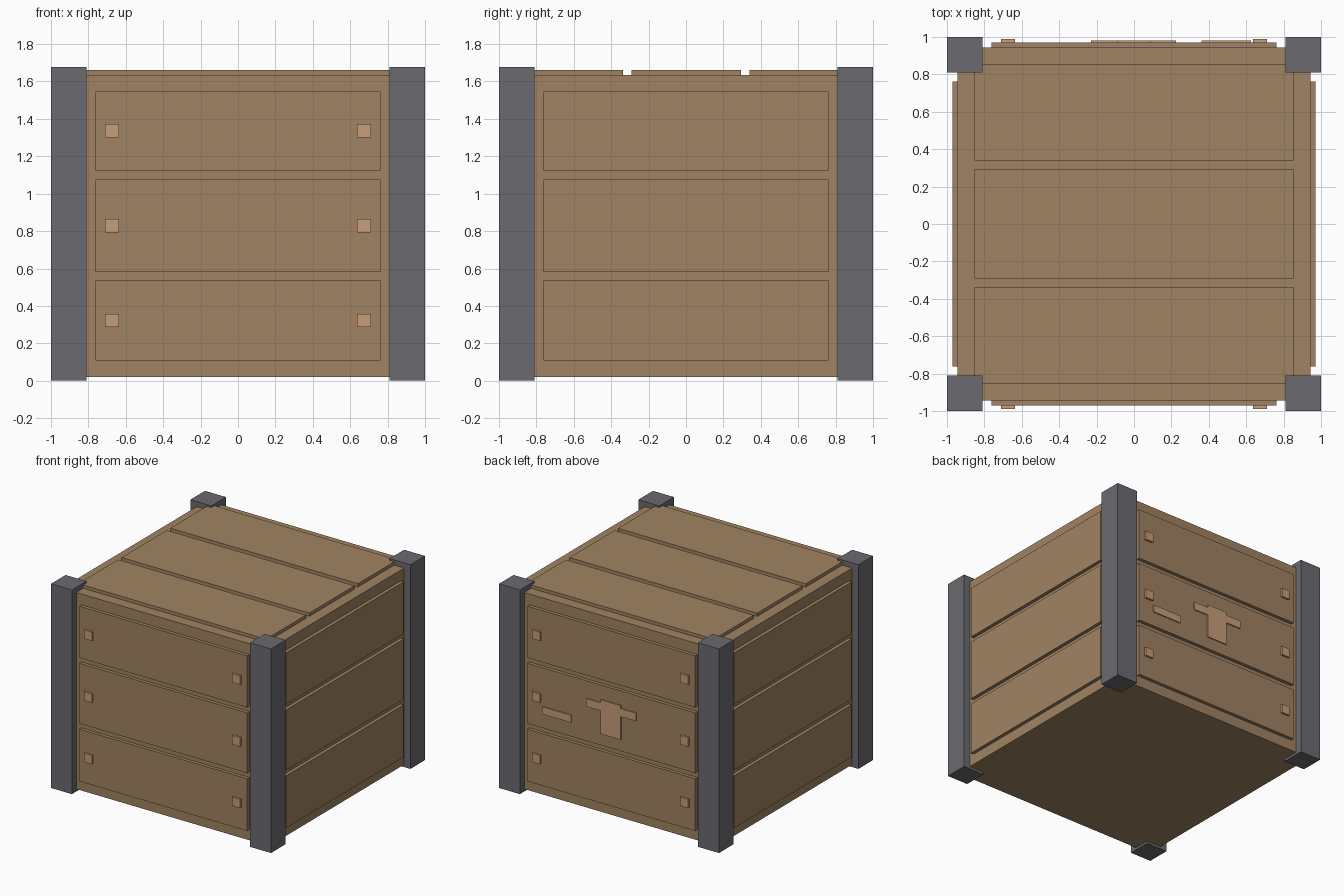
import bpy, bmesh

if "Cube" in bpy.data.objects:
    bpy.data.objects.remove(bpy.data.objects["Cube"])


def material(name, rgb):
    m = bpy.data.materials.new(name)
    m.diffuse_color = (*rgb, 1.0)
    m.use_nodes = True
    m.node_tree.nodes["Principled BSDF"].inputs["Base Color"].default_value = m.diffuse_color
    return m


WOOD = material("brown wood", (0.352, 0.227, 0.122))
IRON = material("dark grey metal", (0.147, 0.144, 0.159))
PALE = material("pale tan", (0.571, 0.342, 0.190))


def finish(name, bm, mat):
    mesh = bpy.data.meshes.new(name)
    bmesh.ops.recalc_face_normals(bm, faces=bm.faces[:])
    bm.to_mesh(mesh)
    bm.free()
    mesh.materials.append(mat)
    ob = bpy.data.objects.new(name, mesh)
    bpy.context.collection.objects.link(ob)
    return ob


def box(name, x, y, z, mat):
    """Box from (min, max) ranges."""
    bm = bmesh.new()
    bmesh.ops.create_cube(bm, size=1.0)
    for v in bm.verts:
        v.co = [r[0] if c < 0 else r[1] for c, r in zip(v.co, (x, y, z))]
    return finish(name, bm, mat)


def span(a, b, sign):
    return tuple(sorted((a * sign, b * sign)))


BODY, PANEL, NAIL = 0.943, 0.971, 0.988
SINK = 0.01

# Crate body
box("crate_body", (-BODY, BODY), (-BODY, BODY), (0.02, 1.635), WOOD)

# Corner posts
for sx in (-1, 1):
    for sy in (-1, 1):
        box("corner_post", span(0.81, 1.0, sx), span(0.81, 1.0, sy), (0.0, 1.677), IRON)

# Raised planks on the four walls
for z in ((0.107, 0.536), (0.582, 1.077), (1.122, 1.546)):
    for s in (-1, 1):
        depth = span(BODY - SINK, PANEL, s)
        box("wall_plank", (-0.763, 0.763), depth, z, WOOD)
        box("side_plank", depth, (-0.763, 0.763), z, WOOD)

# Lid planks
for y in ((-0.853, -0.337), (-0.292, 0.294), (0.34, 0.853)):
    box("lid_plank", (-0.853, 0.853), y, (1.625, 1.662), WOOD)

# Square nail heads on front and back
for z in (0.322, 0.828, 1.336):
    for sx in (-1, 1):
        for sy in (-1, 1):
            box("nail_head", span(0.637, 0.71, sx), span(PANEL - SINK, NAIL, sy),
                (z - 0.036, z + 0.036), PALE)

# Raised cross-shaped plate on the back
outline = [(-0.23, 0.87), (-0.092, 0.87), (-0.092, 0.68), (0.092, 0.68),
           (0.092, 0.87), (0.225, 0.87), (0.225, 0.935), (0.092, 0.935),
           (0.092, 0.96), (-0.092, 0.96), (-0.092, 0.935), (-0.23, 0.935)]
bm = bmesh.new()
face = bm.faces.new([bm.verts.new((x, PANEL, z)) for x, z in outline])
ext = bmesh.ops.extrude_face_region(bm, geom=[face])
for v in (g for g in ext["geom"] if isinstance(g, bmesh.types.BMVert)):
    v.co.y = PANEL + 0.009
finish("back_cross_plate", bm, PALE)

# Small bar plate beside it
box("back_bar_plate", (0.36, 0.625), (PANEL, PANEL + 0.009), (0.70, 0.76), PALE)
